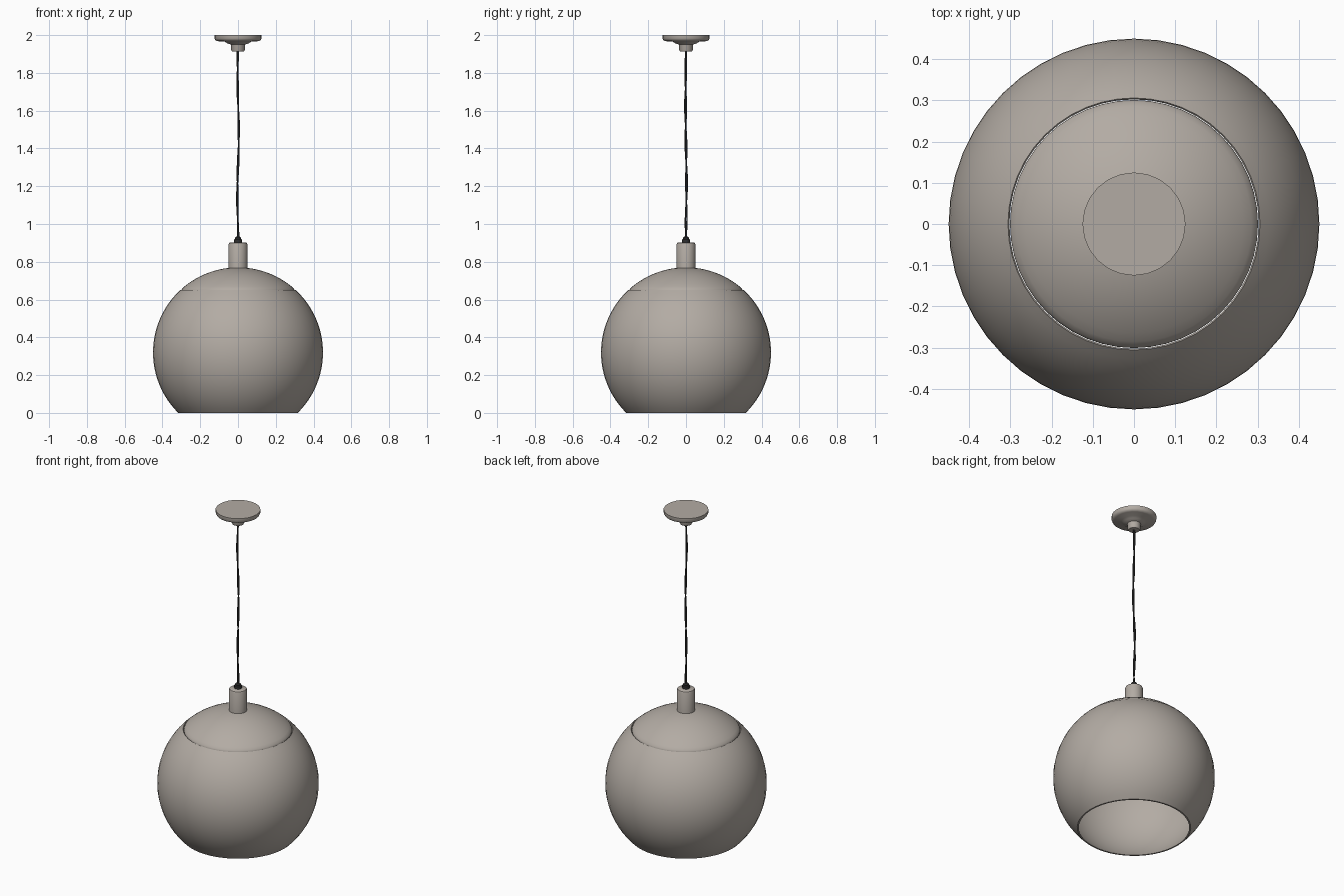
import bpy, bmesh, math

if "Cube" in bpy.data.objects:
    bpy.data.objects.remove(bpy.data.objects["Cube"])


def material(name, rgb):
    m = bpy.data.materials.new(name)
    m.diffuse_color = (*rgb, 1.0)
    m.use_nodes = True
    m.node_tree.nodes["Principled BSDF"].inputs["Base Color"].default_value = m.diffuse_color
    return m


GREY = material("warm_grey", (0.45, 0.41, 0.37))
DARK = material("cord_black", (0.03, 0.03, 0.03))


def lathe(name, profile, segs, mat, closed=False, angle=35):
    """Revolve an (r, z) profile about the z axis."""
    bm = bmesh.new()
    rings = [[bm.verts.new((r * math.cos(2 * math.pi * i / segs),
                            r * math.sin(2 * math.pi * i / segs), z))
              for i in range(segs)] if r > 1e-6 else [bm.verts.new((0, 0, z))]
             for r, z in profile]
    pairs = list(zip(rings, rings[1:]))
    if closed:
        pairs.append((rings[-1], rings[0]))
    for a, b in pairs:
        for i in range(segs):
            j = (i + 1) % segs
            if len(a) == 1:
                bm.faces.new((a[0], b[j], b[i]))
            elif len(b) == 1:
                bm.faces.new((a[i], a[j], b[0]))
            else:
                bm.faces.new((a[i], a[j], b[j], b[i]))
    bmesh.ops.recalc_face_normals(bm, faces=bm.faces)
    me = bpy.data.meshes.new(name)
    bm.to_mesh(me)
    bm.free()
    me.materials.append(mat)
    ob = bpy.data.objects.new(name, me)
    bpy.context.collection.objects.link(ob)
    bpy.ops.object.select_all(action='DESELECT')
    bpy.context.view_layer.objects.active = ob
    ob.select_set(True)
    bpy.ops.object.shade_smooth_by_angle(angle=math.radians(angle))
    return ob


R, CZ, WALL = 0.45, 0.32, 0.006


def arc(radius, z0, z1, n):
    """Points on the globe's meridian between two heights."""
    a0 = math.asin(max(-1, min(1, (z0 - CZ) / radius)))
    a1 = math.asin(max(-1, min(1, (z1 - CZ) / radius)))
    return [(radius * math.cos(a0 + (a1 - a0) * i / n),
             CZ + radius * math.sin(a0 + (a1 - a0) * i / n)) for i in range(n + 1)]


# Globe shade, open at the bottom and at the cap seam
lathe("globe_shade",
      arc(R, 0.0, 0.65, 24) + arc(R - WALL, 0.645, 0.0, 24), 48, GREY, closed=True)

# Cap with its rim turned down into the seam
cap_out = arc(R, CZ + R, 0.668, 12)
cap_in = arc(R - WALL, 0.66, CZ + R - WALL, 12)
lathe("shade_cap",
      cap_out + [(0.297, 0.656), (0.301, 0.647), (0.3, 0.636), (0.295, 0.636)] + cap_in,
      48, GREY, angle=50)

# Stem with a softly bevelled top
lathe("lamp_stem", [(0, 0.75), (0.05, 0.75), (0.05, 0.892), (0.047, 0.899),
                    (0.04, 0.903), (0, 0.903)], 32, GREY)

# Cord grip
lathe("cord_grip", [(0, 0.9), (0.021, 0.9), (0.021, 0.918), (0.016, 0.921),
                    (0.016, 0.928), (0.009, 0.934), (0, 0.934)], 12, DARK)

# Ceiling canopy with stepped neck
lathe("ceiling_canopy", [(0, 2.0), (0.125, 2.0), (0.125, 1.982), (0.12, 1.973),
                         (0.11, 1.968), (0.07, 1.965), (0.058, 1.957),
                         (0.038, 1.95), (0.036, 1.945), (0.036, 1.922),
                         (0.031, 1.912), (0, 1.912)], 24, GREY)

# Two slightly wavy strands of cord
for name, sign in (("cord_strand_a", 1), ("cord_strand_b", -1)):
    cu = bpy.data.curves.new(name, 'CURVE')
    cu.dimensions = '3D'
    cu.bevel_depth = 0.004
    cu.bevel_resolution = 1
    cu.use_fill_caps = True
    sp = cu.splines.new('POLY')
    n = 40
    sp.points.add(n)
    for i in range(n + 1):
        t = i / n
        z = 0.92 + t * 1.0
        env = math.sin(math.pi * t) ** 0.5 if 0 < t < 1 else 0
        a = 2 * math.pi * 2.5 * t
        x = env * 0.004 * math.sin(2 * math.pi * 1.5 * t + 2.6) + sign * 0.003 * math.cos(a)
        y = env * 0.003 * math.sin(2 * math.pi * t) + sign * 0.004 * math.sin(a)
        sp.points[i].co = (x, y, z, 1)
    cu.materials.append(DARK)
    bpy.context.collection.objects.link(bpy.data.objects.new(name, cu))
